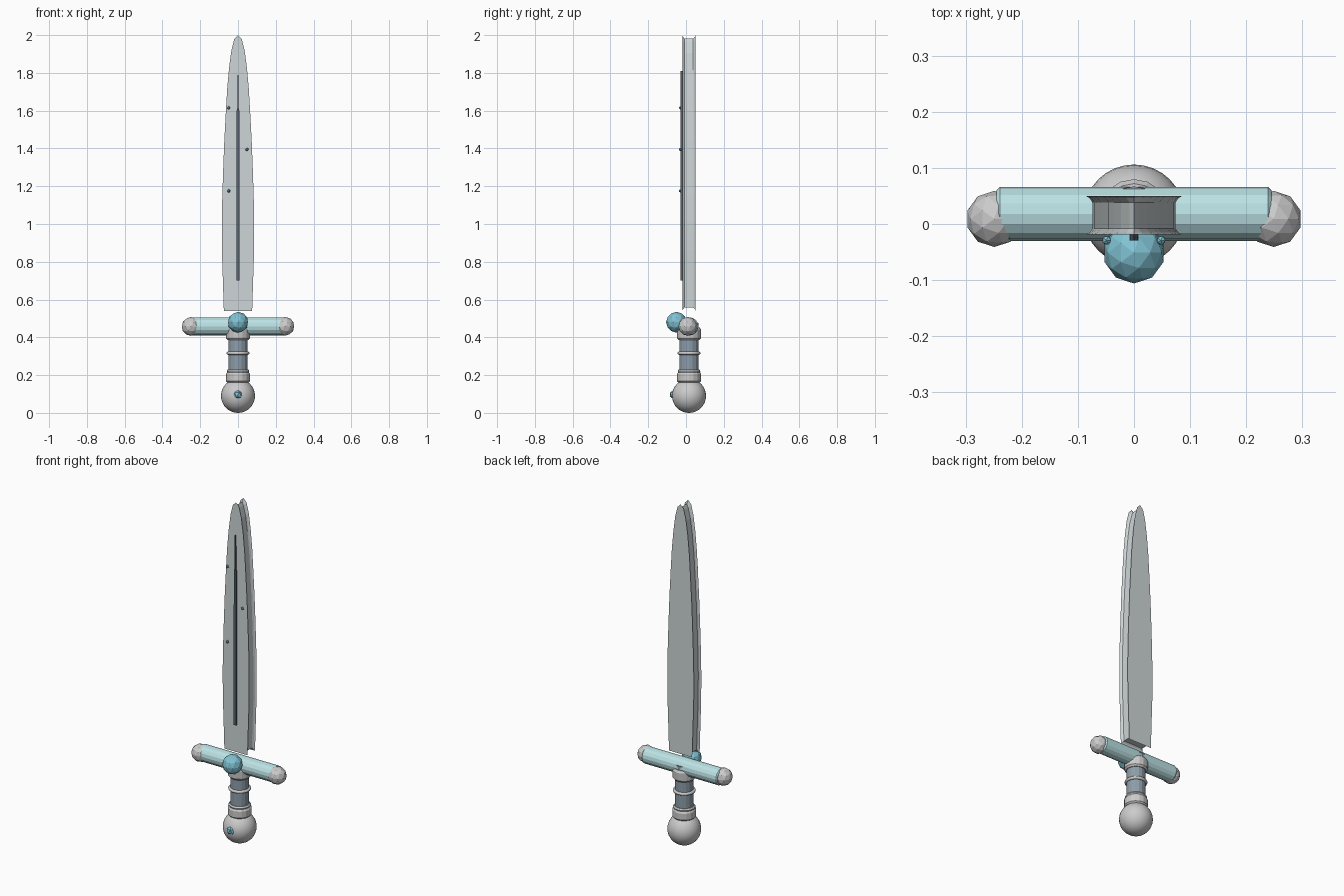
import bpy, bmesh, math

if "Cube" in bpy.data.objects:
    bpy.data.objects.remove(bpy.data.objects["Cube"])

CY = 0.016  # depth of the hilt axis


def material(name, rgb):
    m = bpy.data.materials.new(name)
    m.diffuse_color = (*rgb, 1)
    m.use_nodes = True
    m.node_tree.nodes["Principled BSDF"].inputs["Base Color"].default_value = m.diffuse_color
    return m


STEEL = material("steel", (0.62, 0.67, 0.68))
PALE = material("pale_teal", (0.50, 0.76, 0.78))
GEM = material("gem_teal", (0.22, 0.55, 0.66))
WRAP = material("grip_slate", (0.27, 0.34, 0.40))
DARK = material("fuller_slate", (0.10, 0.13, 0.16))


def finish(ob, name, mat=None, smooth=None):
    ob.name = name
    if mat:
        ob.data.materials.append(mat)
    if smooth:
        bpy.ops.object.shade_smooth_by_angle(angle=math.radians(smooth))
    return ob


def mesh_object(name, bm, mat):
    bmesh.ops.recalc_face_normals(bm, faces=bm.faces)
    me = bpy.data.meshes.new(name)
    bm.to_mesh(me)
    bm.free()
    ob = bpy.data.objects.new(name, me)
    bpy.context.collection.objects.link(ob)
    return finish(ob, name, mat)


def loft(name, rings, mat):
    """Join equal-length rings of points and cap both ends."""
    bm = bmesh.new()
    vs = [[bm.verts.new(p) for p in ring] for ring in rings]
    n = len(vs[0])
    for a, b in zip(vs, vs[1:]):
        for i in range(n):
            j = (i + 1) % n
            bm.faces.new((a[i], a[j], b[j], b[i]))
    bm.faces.new(vs[0])
    bm.faces.new(vs[-1])
    return mesh_object(name, bm, mat)


def ico(name, loc, r, mat=None, sub=2):
    bpy.ops.mesh.primitive_ico_sphere_add(subdivisions=sub, radius=r, location=loc)
    return finish(bpy.context.object, name, mat)


def lathe(name, profile, mat=None, sides=16, smooth=None):
    """Closed turned part on the hilt axis from (radius, z) points."""
    rings = [[(r * math.cos(2 * math.pi * i / sides),
               CY + r * math.sin(2 * math.pi * i / sides), z) for i in range(sides)]
             for r, z in profile]
    ob = loft(name, rings, mat)
    if smooth:
        bpy.context.view_layer.objects.active = ob
        ob.select_set(True)
        bpy.ops.object.shade_smooth_by_angle(angle=math.radians(smooth))
    return ob


# Blade: leaf outline whose rim is hollowed between the front and back faces
HALF = [(0.075, 0.54), (0.080, 0.70), (0.085, 0.85), (0.086, 1.0), (0.083, 1.15),
        (0.078, 1.3), (0.072, 1.45), (0.064, 1.6), (0.057, 1.72), (0.047, 1.83),
        (0.035, 1.92), (0.020, 1.98)]


def outline(y, inset):
    k = inset * 1.5
    def fit(z):
        return 0.54 + k + (z - 0.54) * (1.46 - 2 * k) / 1.46
    right = [(max(x - inset, 0.004), y, fit(z)) for x, z in HALF]
    return right + [(0, y, fit(2.0))] + [(-x, yy, z) for x, yy, z in reversed(right)]


loft("blade", [outline(y, d) for y, d in
               [(-0.019, 0), (-0.015, 0.007), (-0.008, 0.012), (0.038, 0.012),
                (0.046, 0.007), (0.050, 0)]], STEEL)

# Raised dark fuller, narrowing to a point near the tip
FULLER = [(0.008, 0.70), (0.007, 1.60), (0.004, 1.61), (0.001, 1.81)]
strip = FULLER + [(-x, z) for x, z in reversed(FULLER)]
loft("fuller", [[(x, y, z) for x, z in strip] for y in (-0.029, -0.016)], DARK)

# Studs on the blade face
for i, (x, z) in enumerate([(-0.049, 1.615), (0.048, 1.395), (-0.049, 1.175)]):
    ico(f"blade_stud_{i + 1}", (x, -0.029, z), 0.009, GEM, 1)

# Crossguard with faceted end knobs
bpy.ops.mesh.primitive_cylinder_add(vertices=16, radius=0.048, depth=0.49,
                                    location=(0, 0.018, 0.458),
                                    rotation=(0, math.pi / 2, 0))
guard = finish(bpy.context.object, "crossguard", PALE)
bev = guard.modifiers.new("chamfer", "BEVEL")
bev.width = 0.006
bev.segments = 1
bev.limit_method = 'ANGLE'
bev.angle_limit = math.radians(40)
for side, s in (("left", -1), ("right", 1)):
    ico(f"guard_knob_{side}", (s * 0.249, 0.009, 0.458), 0.050)

# Gems
ico("guard_gem", (0, -0.051, 0.48), 0.055, GEM)
ico("pommel_gem", (0, -0.062, 0.097), 0.026, GEM, 1)

# Grip, collars and ring
lathe("grip", [(0.051, 0.17), (0.051, 0.475)], WRAP)
lathe("upper_collar", [(0.055, 0.385), (0.063, 0.395), (0.064, 0.440), (0.056, 0.452)])
lathe("lower_collar", [(0.056, 0.160), (0.064, 0.168), (0.064, 0.205), (0.058, 0.215),
                       (0.060, 0.222), (0.054, 0.230)])
bpy.ops.mesh.primitive_torus_add(major_segments=32, minor_segments=8, major_radius=0.052,
                                 minor_radius=0.009, location=(0, CY, 0.316))
finish(bpy.context.object, "grip_ring", None, 60)

# Pommel
bpy.ops.mesh.primitive_uv_sphere_add(segments=32, ring_count=16, radius=0.09,
                                     location=(0, CY, 0.09))
finish(bpy.context.object, "pommel", None, 60)
